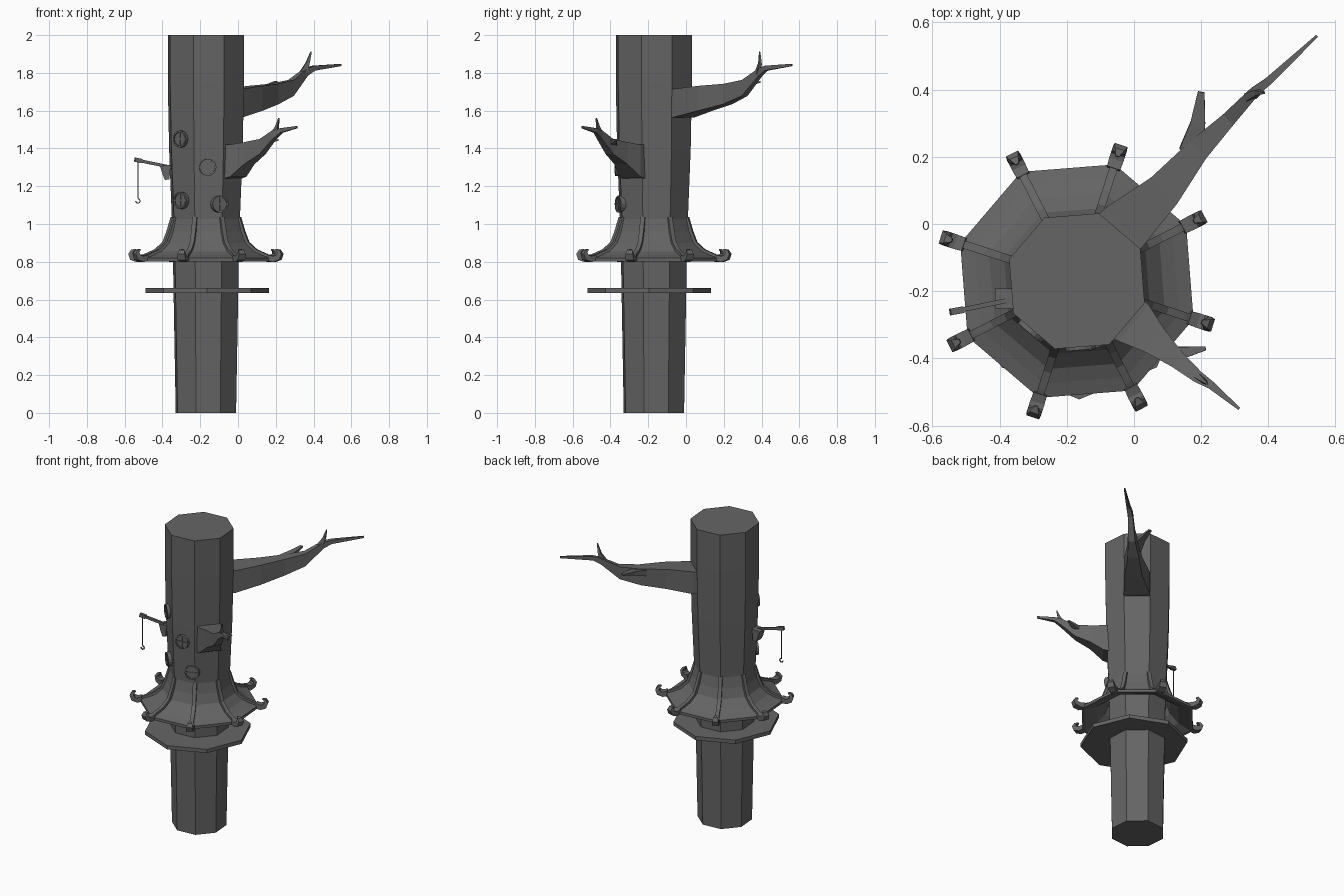
import bpy, math
from mathutils import Vector, Matrix

cube = bpy.data.objects.get("Cube")
if cube:
    bpy.data.objects.remove(cube)

CENTRE = Vector((-0.17, -0.17, 0))
TURN = math.radians(27)      # direction of the first trunk corner
STEP = math.pi / 4
Z = Vector((0, 0, 1))

bark = bpy.data.materials.new("dark_grey")
bark.use_nodes = True
bark.diffuse_color = (0.13, 0.13, 0.13, 1)
bsdf = bark.node_tree.nodes["Principled BSDF"]
bsdf.inputs["Base Color"].default_value = bark.diffuse_color
bsdf.inputs["Roughness"].default_value = 0.9


def make_rings(name, rings, closed=False, matrix=None):
    """Skin a list of equal vertex rings, capped unless closed on itself."""
    n = len(rings[0])
    verts = [v for ring in rings for v in ring]
    count = len(rings)
    faces = []
    for i in range(count if closed else count - 1):
        a, b = i * n, (i + 1) % count * n
        faces += [(a + k, a + (k + 1) % n, b + (k + 1) % n, b + k) for k in range(n)]
    if not closed:
        faces += [tuple(reversed(range(n))), tuple(range((count - 1) * n, count * n))]
    mesh = bpy.data.meshes.new(name)
    mesh.from_pydata(verts, [], faces)
    mesh.materials.append(bark)
    obj = bpy.data.objects.new(name, mesh)
    bpy.context.collection.objects.link(obj)
    if matrix:
        obj.matrix_world = matrix
    return obj


def lathe(name, profile, sides=8, turn=0.0, closed=False, matrix=None):
    rings = []
    for r, z in profile:
        angles = [turn + 2 * math.pi * k / sides for k in range(sides)]
        rings.append([Vector((r * math.cos(a), r * math.sin(a), z)) for a in angles])
    return make_rings(name, rings, closed, matrix)


def loft(name, path, sizes, upright=False):
    """Rectangular tube along a path; sizes are (half width, half height)."""
    pts = [Vector(p) for p in path]
    side = (pts[-1] - pts[0]).cross(Z)
    side = side.normalized() if side.length > 0.001 else Vector((0, 1, 0))
    rings = []
    for i, p in enumerate(pts):
        along = (pts[min(i + 1, len(pts) - 1)] - pts[max(i - 1, 0)]).normalized()
        up = Z if upright else side.cross(along).normalized()
        w, h = sizes[i] if isinstance(sizes, list) else sizes
        rings.append([p - side * w - up * h, p + side * w - up * h,
                      p + side * w + up * h, p - side * w + up * h])
    return make_rings(name, rings)


# Trunk
at_centre = Matrix.Translation(CENTRE)
lathe("trunk", [(0.168, 0), (0.183, 0.8), (0.19, 1.04), (0.205, 1.4),
                (0.212, 1.75), (0.212, 2)], turn=TURN, matrix=at_centre)

# Platform around the trunk
lathe("platform", [(0.327, 0.635), (0.327, 0.66)],
      matrix=Matrix.Translation((-0.163, -0.195, 0)))

# Flared roof shell
lathe("roof", [(0.189, 1.03), (0.205, 0.96), (0.228, 0.9), (0.275, 0.855),
               (0.32, 0.835), (0.365, 0.82), (0.365, 0.802), (0.345, 0.802),
               (0.27, 0.835), (0.215, 0.89), (0.18, 0.98)],
      turn=TURN, closed=True, matrix=at_centre)

# Ribs with upturned horns on the roof corners
rib = [(0.185, 1.035), (0.208, 0.96), (0.232, 0.9), (0.28, 0.858),
       (0.335, 0.835), (0.37, 0.815)]
horn = [(0.35, 0.822), (0.38, 0.814), (0.405, 0.822), (0.414, 0.842),
        (0.407, 0.858), (0.39, 0.866)]
for k in range(8):
    a = TURN + k * STEP
    out = Vector((math.cos(a), math.sin(a), 0))
    loft("roof_rib", [CENTRE + out * r + Z * z for r, z in rib], (0.012, 0.008))
    loft("roof_horn", [CENTRE + out * r + Z * z for r, z in horn],
         [(0.02, 0.016), (0.022, 0.016), (0.022, 0.015), (0.02, 0.012),
          (0.014, 0.008), (0.005, 0.003)])

# Upper branch with fork and twig
loft("upper_branch",
     [(-0.06, -0.04, 1.637), (-0.03, -0.01, 1.64), (0.09, 0.1, 1.665),
      (0.19, 0.22, 1.688), (0.28, 0.31, 1.72), (0.36, 0.395, 1.805),
      (0.4, 0.425, 1.825), (0.545, 0.56, 1.842)],
     [(0.08, 0.075), (0.08, 0.075), (0.055, 0.066), (0.035, 0.054),
      (0.022, 0.042), (0.015, 0.02), (0.012, 0.013), (0.004, 0.006)], upright=True)
loft("upper_fork", [(0.345, 0.38, 1.8), (0.368, 0.392, 1.85), (0.387, 0.39, 1.912)],
     [(0.012, 0.018), (0.008, 0.01), (0.003, 0.003)])
loft("upper_twig", [(0.17, 0.22, 1.715), (0.19, 0.3, 1.735), (0.2, 0.393, 1.752)],
     [(0.035, 0.02), (0.022, 0.012), (0.01, 0.004)])

# Lower branch with fork and twig
loft("lower_branch",
     [(-0.03, -0.275, 1.33), (0.0, -0.295, 1.335), (0.06, -0.345, 1.375),
      (0.13, -0.405, 1.41), (0.19, -0.455, 1.47), (0.23, -0.48, 1.495),
      (0.313, -0.55, 1.513)],
     [(0.075, 0.09), (0.07, 0.085), (0.045, 0.058), (0.026, 0.04),
      (0.018, 0.024), (0.012, 0.012), (0.004, 0.006)], upright=True)
loft("lower_fork", [(0.185, -0.45, 1.47), (0.205, -0.465, 1.51), (0.217, -0.475, 1.56)],
     [(0.01, 0.015), (0.007, 0.009), (0.003, 0.003)])
loft("lower_twig", [(0.11, -0.385, 1.425), (0.16, -0.38, 1.435), (0.213, -0.37, 1.445)],
     [(0.02, 0.016), (0.015, 0.01), (0.006, 0.004)])


# Round windows with frame and crossed bars
def window(x, y, z, degrees):
    a = math.radians(degrees)
    normal = Vector((math.cos(a), math.sin(a), 0))
    place = Matrix.Translation((x, y, z)) @ normal.to_track_quat("Z", "Y").to_matrix().to_4x4()
    lathe("window_pane", [(0.04, -0.02), (0.04, 0.01)], 16, matrix=place)
    lathe("window_frame", [(0.045, -0.02), (0.045, 0.017), (0.037, 0.017), (0.037, -0.02)],
          16, closed=True, matrix=place)
    for spin in (0, math.pi / 2):
        bar = loft("window_bar", [(-0.039, 0, 0.01), (0.039, 0, 0.01)], (0.004, 0.005))
        bar.matrix_world = place @ Matrix.Rotation(spin, 4, "Z")


window(-0.3, -0.312, 1.45, 229.5)
window(-0.298, -0.305, 1.125, 229.5)
window(-0.16, -0.358, 1.3, 274.5)
window(-0.098, -0.345, 1.105, 292)

# Hoist: bracket, beam, rope and hook
loft("hoist_bracket", [(-0.375, -0.222, 1.235), (-0.38, -0.222, 1.265), (-0.385, -0.222, 1.31)],
     [(0.03, 0.012), (0.03, 0.02), (0.03, 0.028)])
loft("hoist_beam", [(-0.35, -0.222, 1.3), (-0.52, -0.257, 1.335)], (0.007, 0.008))
loft("hoist_beam_end", [(-0.508, -0.255, 1.333), (-0.547, -0.262, 1.341)], (0.01, 0.011))
loft("hoist_rope", [(-0.53, -0.258, 1.335), (-0.53, -0.258, 1.135)], (0.002, 0.002))
arc = [math.radians(d) for d in range(90, -181, -45)]
loft("hoist_hook", [(-0.53 + 0.012 * math.cos(a), -0.258, 1.122 + 0.012 * math.sin(a))
                    for a in arc], (0.003, 0.003))
